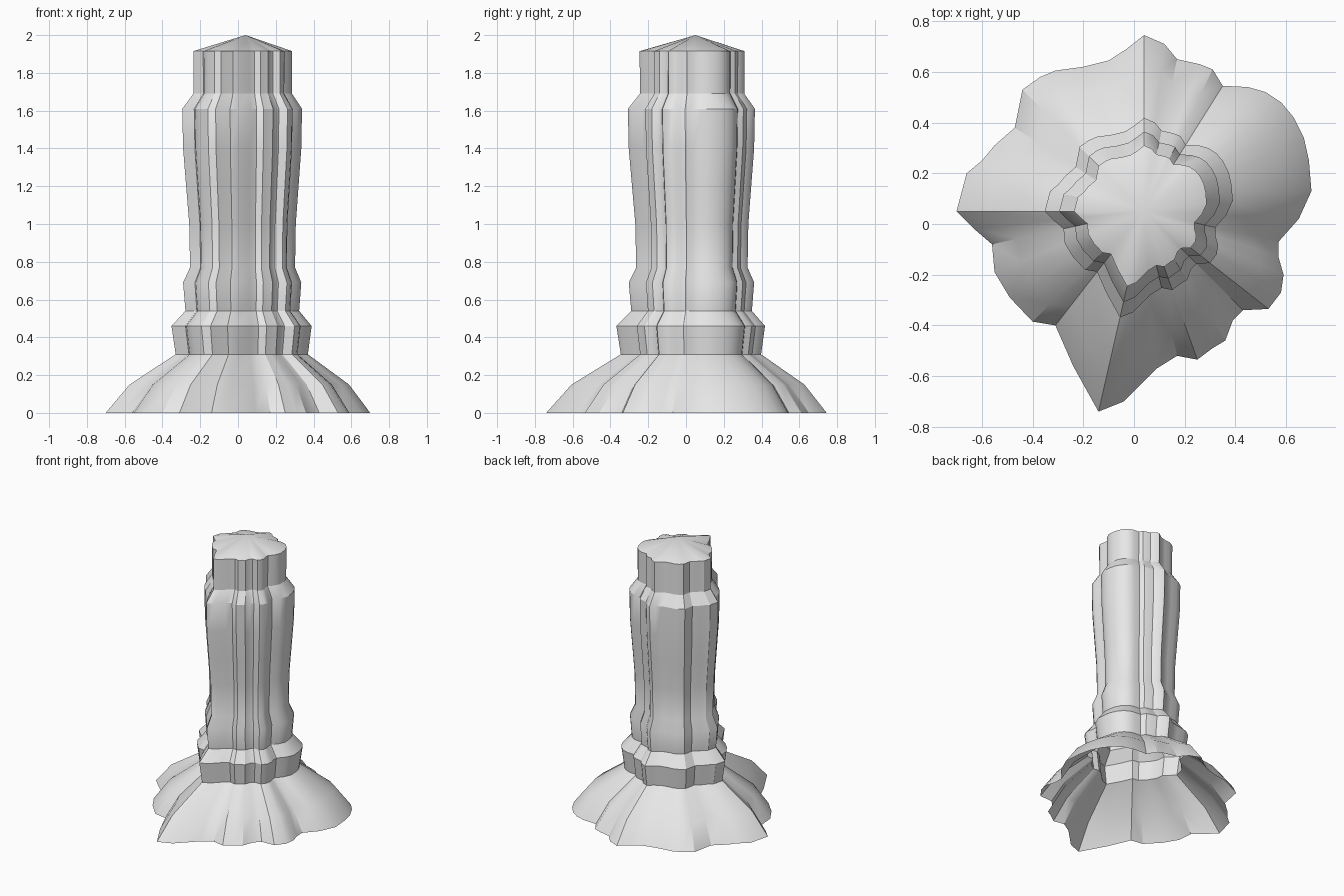
import bpy
import bmesh
import math
from mathutils import Vector

cube = bpy.data.objects.get("Cube")
if cube:
    bpy.data.objects.remove(cube, do_unlink=True)

# One pale stone colour
stone = bpy.data.materials.new("pale_grey_stone")
stone.use_nodes = True
stone.diffuse_color = (0.8, 0.8, 0.8, 1)
bsdf = next(n for n in stone.node_tree.nodes if n.type == "BSDF_PRINCIPLED")
bsdf.inputs["Base Color"].default_value = stone.diffuse_color

# Irregular lobed outline of the foot, in hundredths of a unit, clockwise from the back
OUTLINE = [
    (4, 74.5), (12, 71), (17, 65), (26, 63), (31, 61), (35, 54.5),
    (45, 54), (52, 52), (58, 48), (63, 42), (67, 34), (69, 25), (70, 13),
    (65, 2), (57, -7), (57, -13), (59, -20), (58, -27), (53, -33.5),
    (43, -34), (39, -38), (36, -46), (31, -49), (25, -53.5), (17, -52),
    (9, -57), (-4, -70), (-14, -74), (-24, -56), (-31, -40), (-40, -38.5),
    (-49, -29), (-55, -19), (-56, -8), (-63, -2), (-70, 5), (-66, 20),
    (-60, 25), (-55, 31), (-47, 38), (-44, 53), (-37, 58), (-31, 60.5),
    (-20, 62), (-10, 64.5), (-3, 69),
]
AXIS = Vector((0.04, 0.05))
SPOKES = [Vector(point) / 100 - AXIS for point in reversed(OUTLINE)]


def make_shell(name, levels, apex=None):
    """Stack scaled copies of the outline (height, scale), with an optional peak."""
    bm = bmesh.new()
    rings = []
    for height, scale in levels:
        ring = []
        for spoke in SPOKES:
            place = AXIS + spoke * scale
            ring.append(bm.verts.new((place.x, place.y, height)))
        rings.append(ring)
    count = len(SPOKES)
    for lower, upper in zip(rings, rings[1:]):
        for i in range(count):
            j = (i + 1) % count
            bm.faces.new((lower[i], lower[j], upper[j], upper[i]))
    if apex is not None:
        peak = bm.verts.new((AXIS.x, AXIS.y, apex))
        rim = rings[-1]
        for i in range(count):
            bm.faces.new((rim[i], rim[(i + 1) % count], peak))
    mesh = bpy.data.meshes.new(name)
    bm.to_mesh(mesh)
    bm.free()
    mesh.materials.append(stone)
    obj = bpy.data.objects.new(name, mesh)
    bpy.context.collection.objects.link(obj)
    bpy.ops.object.select_all(action="DESELECT")
    obj.select_set(True)
    bpy.context.view_layer.objects.active = obj
    bpy.ops.object.shade_smooth_by_angle(angle=math.radians(30))
    return obj


# Flared hollow skirt, open underneath
make_shell("flared_skirt", [(0, 1), (0.15, 0.83), (0.31, 0.5)])

# Raised collar that narrows to the shaft
make_shell("collar", [(0.31, 0.5), (0.46, 0.53), (0.54, 0.43)])

# Fluted shaft with a swollen foot and a gently bulging upper half
make_shell("shaft", [
    (0.54, 0.43), (0.69, 0.447), (0.77, 0.397), (1.0, 0.403),
    (1.2, 0.425), (1.4, 0.447), (1.61, 0.453), (1.69, 0.372),
])

# Narrow crown closed by a shallow peaked roof
make_shell("crown", [(1.69, 0.372), (1.915, 0.374)], apex=2)
